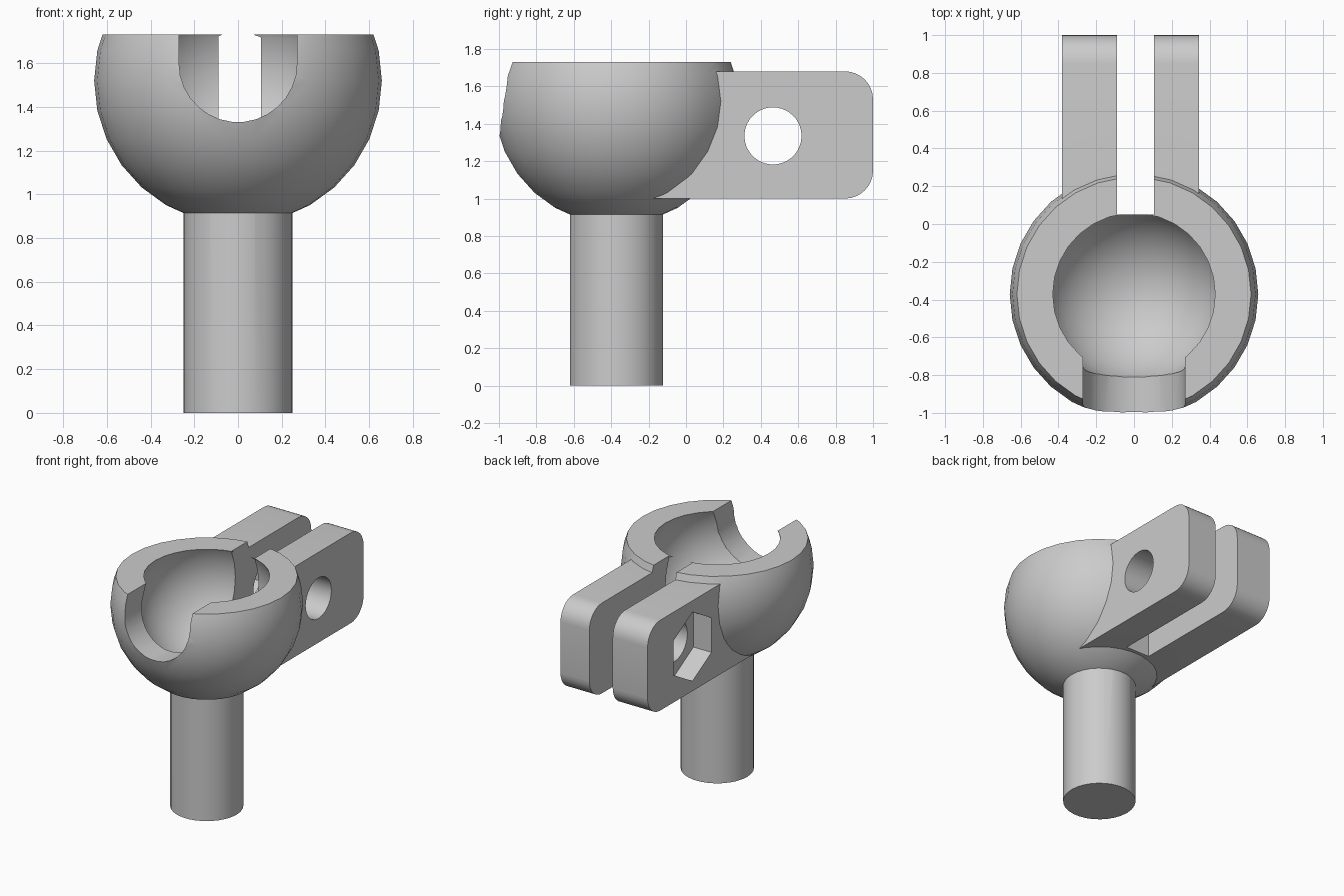
import bpy, bmesh
from math import sin, cos, pi, radians
from mathutils import Vector

if "Cube" in bpy.data.objects:
    bpy.data.objects.remove(bpy.data.objects["Cube"])

SIDES = 30
CENTRE = Vector((0, -0.372, 1.52))   # middle of the ball
RIM_Z = 1.73
HOLE = (0.465, 1.335)                # bolt axis in y, z

grey = bpy.data.materials.new("light_grey")
grey.use_nodes = True
grey.diffuse_color = (0.6, 0.6, 0.6, 1)
grey.node_tree.nodes["Principled BSDF"].inputs["Base Color"].default_value = grey.diffuse_color


def finish(name, bm):
    bmesh.ops.recalc_face_normals(bm, faces=bm.faces)
    mesh = bpy.data.meshes.new(name)
    bm.to_mesh(mesh)
    bm.free()
    mesh.materials.append(grey)
    obj = bpy.data.objects.new(name, mesh)
    bpy.context.collection.objects.link(obj)
    return obj


def prism(name, points, sweep):
    """Closed outline of 3D points swept along a vector."""
    bm = bmesh.new()
    face = bm.faces.new([bm.verts.new(p) for p in points])
    swept = bmesh.ops.extrude_face_region(bm, geom=[face], use_keep_orig=True)
    bmesh.ops.translate(bm, vec=sweep,
                        verts=[v for v in swept["geom"] if isinstance(v, bmesh.types.BMVert)])
    return finish(name, bm)


def box(name, low, high):
    (x, y, z), (x2, y2, z2) = low, high
    return prism(name, [(x, y, z), (x2, y, z), (x2, y2, z), (x, y2, z)], (0, 0, z2 - z))


def arc(centre, radius, start, end, steps):
    """Points on an arc, angles in degrees, both ends included."""
    angles = [radians(start + (end - start) * i / steps) for i in range(steps + 1)]
    return [(centre[0] + radius * cos(a), centre[1] + radius * sin(a)) for a in angles]


def ball(name, radius):
    """Sphere of stacked rings with small flat caps."""
    bm = bmesh.new()
    rings = []
    for i in range(SIDES // 2):
        lat = pi * (i + 0.5) / (SIDES // 2) - pi / 2
        rings.append([bm.verts.new(CENTRE + radius * Vector((
            cos(lat) * cos(2 * pi * k / SIDES), cos(lat) * sin(2 * pi * k / SIDES), sin(lat))))
            for k in range(SIDES)])
    for low, high in zip(rings, rings[1:]):
        for k in range(SIDES):
            n = (k + 1) % SIDES
            bm.faces.new((low[k], low[n], high[n], high[k]))
    bm.faces.new(rings[0])
    bm.faces.new(rings[-1])
    return finish(name, bm)


def combine(target, other, operation):
    mod = target.modifiers.new(operation.lower(), "BOOLEAN")
    mod.operation, mod.solver, mod.object = operation, "EXACT", other
    bpy.context.view_layer.objects.active = target
    bpy.ops.object.modifier_apply(modifier=mod.name)
    bpy.data.objects.remove(other)


# Ball, round stem and the two clamp arms
clamp = ball("ball_socket_clamp", 0.658)
stem = prism("stem", [(x, y, 0) for x, y in arc(CENTRE, 0.25, 0, 360, SIDES)[:-1]], (0, 0, 0.96))
combine(clamp, stem, "UNION")
outline = [(-0.3, 1.0)] + arc((0.85, 1.15), 0.15, -90, 0, 8) \
    + arc((0.85, 1.53), 0.15, 0, 90, 8) + [(-0.3, 1.68)]
arms = prism("clamp_arms", [(-0.38, y, z) for y, z in outline], (0.725, 0, 0))
combine(clamp, arms, "UNION")

# Socket cavity and open top
combine(clamp, ball("cavity", 0.48), "DIFFERENCE")
combine(clamp, box("top_trim", (-1, -1.5, RIM_Z), (1, 0.6, 2.4)), "DIFFERENCE")

# Round-bottomed notch in the front wall
notch = arc((0, 1.6), 0.27, 180, 360, 15) + [(0.27, 2.2), (-0.27, 2.2)]
combine(clamp, prism("front_notch", [(x, -1.2, z) for x, z in notch], (0, 0.75, 0)), "DIFFERENCE")

# Slot between the arms
combine(clamp, box("slot", (-0.09, 0.05, 0.5), (0.105, 1.2, 2.2)), "DIFFERENCE")

# Bolt hole through both arms, and the hexagonal nut pocket on one
hole = arc(HOLE, 0.153, 0, 360, SIDES)[:-1]
combine(clamp, prism("bolt_hole", [(-0.6, y, z) for y, z in hole], (1.2, 0, 0)), "DIFFERENCE")
pocket = arc(HOLE, 0.26, 30, 390, 6)[:-1]
combine(clamp, prism("nut_pocket", [(-0.6, y, z) for y, z in pocket], (0.37, 0, 0)), "DIFFERENCE")

# Smooth curved faces, crisp edges
bpy.ops.object.select_all(action="DESELECT")
clamp.select_set(True)
bpy.context.view_layer.objects.active = clamp
bpy.ops.object.shade_smooth_by_angle(angle=radians(30))
